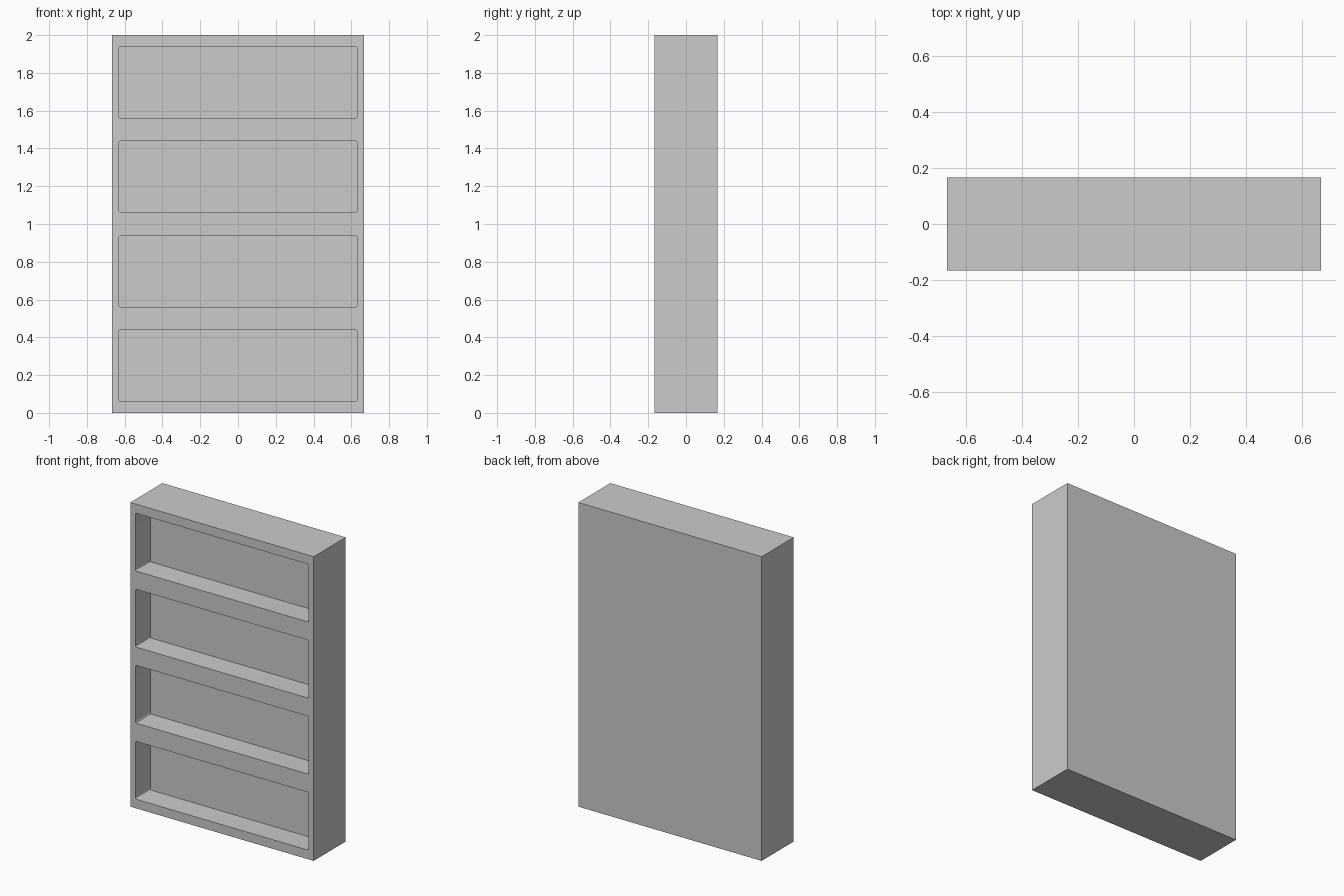
import bpy, bmesh
from mathutils import Matrix, Vector

if "Cube" in bpy.data.objects:
    bpy.data.objects.remove(bpy.data.objects["Cube"])

W, D, H = 1.333, 0.333, 2.0
ROWS, OPEN_W, OPEN_H, DEPTH, RADIUS = 4, 1.26, 0.38, 0.156, 0.01


def add_box(bm, size, centre):
    m = Matrix.Translation(centre) @ Matrix.Diagonal(Vector((*size, 1)))
    return bmesh.ops.create_cube(bm, size=1, matrix=m)["verts"]


def finish(name, bm):
    mesh = bpy.data.meshes.new(name)
    bm.to_mesh(mesh)
    bm.free()
    ob = bpy.data.objects.new(name, mesh)
    bpy.context.collection.objects.link(ob)
    return ob


# Solid bookcase body
bm = bmesh.new()
add_box(bm, (W, D, H), (0, 0, H / 2))
body = finish("bookcase_body", bm)

# Shelf recesses: one slightly round-cornered cutter per row
bm = bmesh.new()
front = -D / 2
pad = 0.1
for i in range(ROWS):
    z = H / ROWS * (i + 0.5)
    verts = add_box(bm, (OPEN_W, DEPTH + pad, OPEN_H),
                    (0, front + (DEPTH - pad) / 2, z))
    edges = [e for e in {e for v in verts for e in v.link_edges}
             if abs(e.verts[0].co.y - e.verts[1].co.y) > 0.01]
    bmesh.ops.bevel(bm, geom=edges, offset=RADIUS, segments=3,
                    profile=0.5, affect='EDGES')
cutter = finish("recess_cutter", bm)
cutter.hide_render = True
cutter.display_type = 'WIRE'

# Cut the recesses into the body
mod = body.modifiers.new("recesses", 'BOOLEAN')
mod.object = cutter
mod.operation = 'DIFFERENCE'
mod.solver = 'EXACT'

# Smooth the little corner rounds, keep the boards crisp
bpy.context.view_layer.objects.active = body
body.select_set(True)
bpy.ops.object.modifier_apply(modifier=mod.name)
bpy.data.objects.remove(cutter)
bpy.ops.object.shade_smooth_by_angle()
